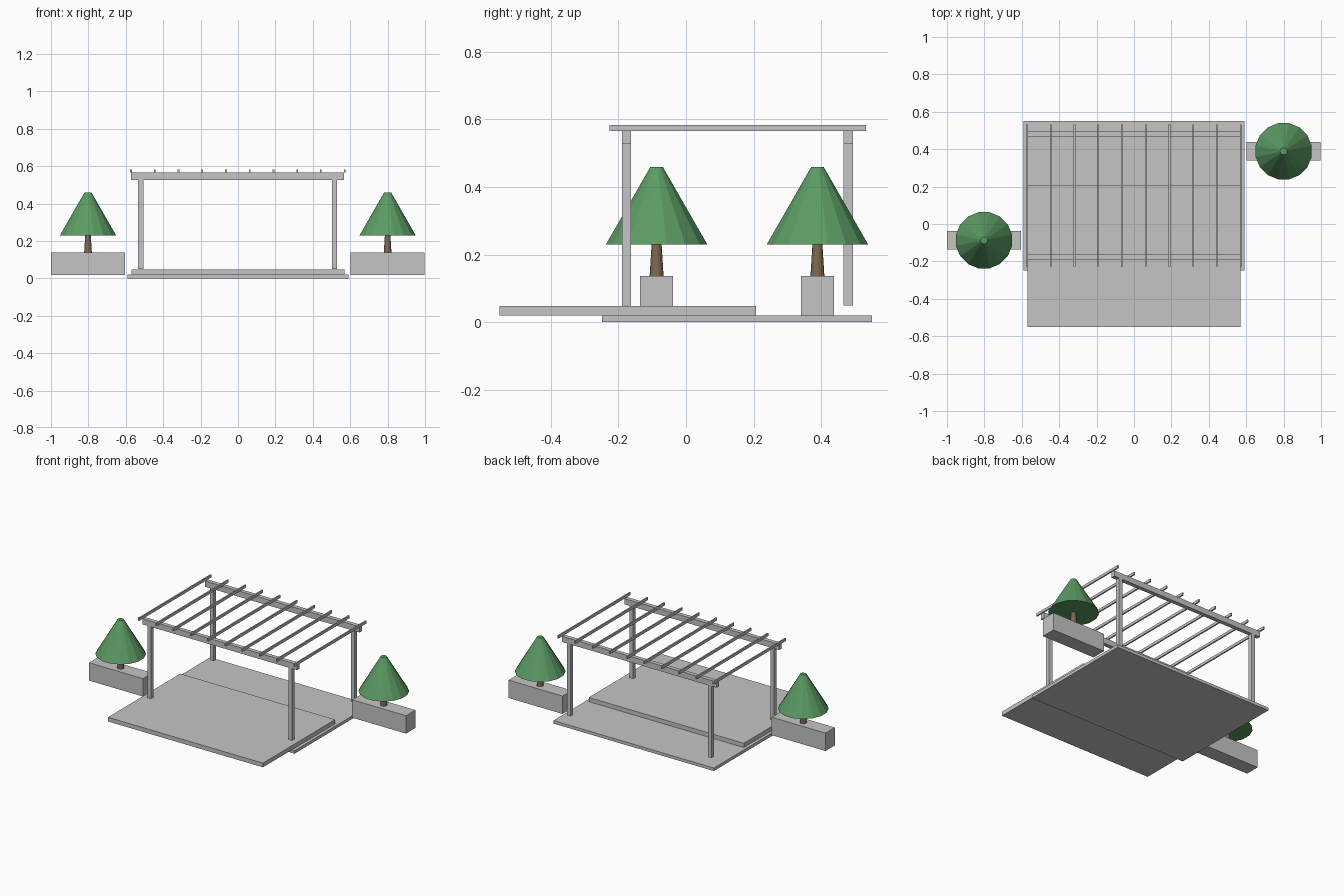
import bpy
import math

if "Cube" in bpy.data.objects:
    bpy.data.objects.remove(bpy.data.objects["Cube"])


def material(name, rgb):
    m = bpy.data.materials.new(name)
    m.diffuse_color = (*rgb, 1.0)
    m.use_nodes = True
    m.node_tree.nodes["Principled BSDF"].inputs["Base Color"].default_value = m.diffuse_color
    return m


GREY = material("light_grey", (0.56, 0.56, 0.56))
GREEN = material("leaf_green", (0.105, 0.33, 0.125))
BROWN = material("bark_brown", (0.21, 0.135, 0.08))


def box(name, x, y, z):
    """Box from (min, max) ranges on each axis."""
    bpy.ops.mesh.primitive_cube_add(
        size=1, location=[(a + b) / 2 for a, b in (x, y, z)])
    ob = bpy.context.object
    ob.name = name
    ob.scale = [b - a for a, b in (x, y, z)]
    bpy.ops.object.transform_apply(location=False, rotation=False, scale=True)
    ob.data.materials.append(GREY)


def taper(name, x, y, z0, z1, r0, r1, mat):
    """Flat-faced 16-sided truncated cone."""
    bpy.ops.mesh.primitive_cone_add(
        vertices=16, radius1=r0, radius2=r1, depth=z1 - z0,
        location=(x, y, (z0 + z1) / 2), rotation=(0, 0, math.pi / 16))
    ob = bpy.context.object
    ob.name = name
    ob.data.materials.append(mat)


# Ground slab and raised front deck
box("base_slab", (-0.59, 0.59), (-0.248, 0.55), (0.0, 0.02))
box("front_deck", (-0.57, 0.57), (-0.552, 0.207), (0.02, 0.048))

# Pergola posts and long beams
W = 0.0135
for label, y in (("front", -0.176), ("back", 0.48)):
    for side, x in (("left", -0.52), ("right", 0.517)):
        box(f"{label}_{side}_post", (x - W, x + W), (y - W, y + W), (0.049, 0.527))
    box(f"{label}_beam", (-0.571, 0.568), (y - W, y + W), (0.527, 0.565))

# Rafters across the beams
for i in range(10):
    x = -0.572 + i * 1.142 / 9
    box(f"rafter_{i + 1}", (x - 0.0045, x + 0.0045), (-0.227, 0.532), (0.565, 0.583))

# Planters with a tree in each
for side, x, y in (("left", -0.802, -0.087), ("right", 0.8, 0.389)):
    box(f"{side}_planter", (x - 0.198, x + 0.198), (y - 0.049, y + 0.049), (0.018, 0.137))
    taper(f"{side}_trunk", x, y, 0.137, 0.231, 0.021, 0.015, BROWN)
    taper(f"{side}_foliage", x, y, 0.23, 0.459, 0.153, 0.019, GREEN)
